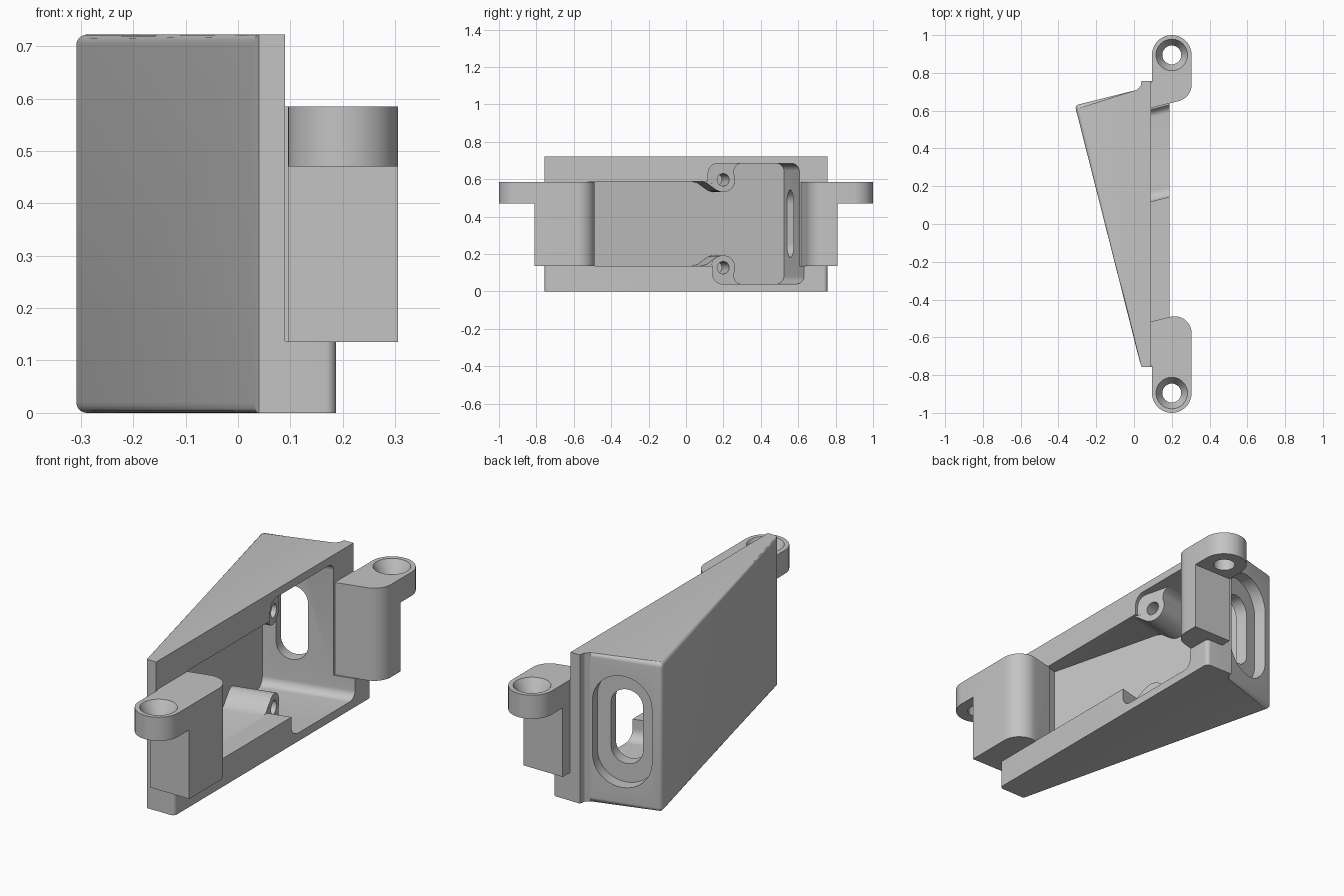
import bpy, bmesh, math
from mathutils import Vector, Matrix

if "Cube" in bpy.data.objects:
    bpy.data.objects.remove(bpy.data.objects["Cube"], do_unlink=True)

GREY = (0.55, 0.55, 0.55, 1)
grey = bpy.data.materials.new("plain grey")
grey.use_nodes = True
grey.diffuse_color = GREY
grey.node_tree.nodes["Principled BSDF"].inputs["Base Color"].default_value = GREY

# Tilted frame: u points out of the pocket, v runs along the sloping plate
TILT = math.radians(14.2)
C, S = math.cos(TILT), math.sin(TILT)
U, V, Z = Vector((C, S, 0)), Vector((-S, C, 0)), Vector((0, 0, 1))
H, MID = 0.722, 0.362


def frame(x, y, z):
    return Matrix((x, y, z)).transposed().to_4x4()


FLAT = Matrix.Identity(4)
POCKET = frame(V, Z, U)
ENDWALL = frame(Z, U, V)


def rounded(corners, steps=10):
    """Outline from (x, y, radius) corners."""
    out = []
    for i, (x, y, r) in enumerate(corners):
        p = Vector((x, y))
        if not r:
            out.append(p)
            continue
        d1 = (Vector(corners[i - 1][:2]) - p).normalized()
        d2 = (Vector(corners[(i + 1) % len(corners)][:2]) - p).normalized()
        half = d1.angle(d2) / 2
        c = p + (d1 + d2).normalized() * r / math.sin(half)
        a, b = ((p + d * r / math.tan(half) - c).normalized() for d in (d1, d2))
        out += [c + a.slerp(b, k / steps).normalized() * r for k in range(steps + 1)]
    return out


def rect(x0, x1, y0, y1, r=0):
    return rounded([(x0, y0, r), (x1, y0, r), (x1, y1, r), (x0, y1, r)])


def circle(x, y, r, n=40):
    return [Vector((x + r * math.cos(a), y + r * math.sin(a)))
            for a in (math.tau * k / n for k in range(n))]


def prism(name, outline, low, high, matrix=FLAT, bevel=None, width=0.02):
    bm = bmesh.new()
    face = bm.faces.new([bm.verts.new((p.x, p.y, low)) for p in outline])
    ext = bmesh.ops.extrude_face_region(bm, geom=[face])
    bmesh.ops.translate(bm, vec=(0, 0, high - low),
                        verts=[g for g in ext["geom"] if isinstance(g, bmesh.types.BMVert)])
    if bevel:
        edges = [e for e in bm.edges if bevel(*e.verts)]
        bmesh.ops.bevel(bm, geom=edges, offset=width, segments=5, profile=0.5, affect="EDGES")
    bmesh.ops.recalc_face_normals(bm, faces=bm.faces)
    bm.transform(matrix)
    return finish(name, bm)


def cone(name, x, y, z0, z1, r0, r1):
    bm = bmesh.new()
    bmesh.ops.create_cone(bm, cap_ends=True, segments=40, radius1=r0, radius2=r1, depth=z1 - z0,
                          matrix=Matrix.Translation((x, y, (z0 + z1) / 2)))
    return finish(name, bm)


def finish(name, bm):
    mesh = bpy.data.meshes.new(name)
    bm.to_mesh(mesh)
    bm.free()
    mesh.materials.append(grey)
    obj = bpy.data.objects.new(name, mesh)
    bpy.context.collection.objects.link(obj)
    return obj


def combine(target, tool, operation):
    mod = target.modifiers.new("combine", "BOOLEAN")
    mod.operation, mod.solver, mod.object = operation, "EXACT", tool
    bpy.context.view_layer.objects.active = target
    bpy.ops.object.modifier_apply(modifier=mod.name)
    bpy.data.objects.remove(tool, do_unlink=True)


def add(target, tool):
    combine(target, tool, "UNION")


def cut(target, tool):
    combine(target, tool, "DIFFERENCE")


# Wedge housing with softened edges around the sloping plate
wedge = rounded([(0.03, -0.727, 0), (0.04, -0.757, 0), (0.09, -0.757, 0), (0.09, 0.757, 0),
                 (0.04, 0.757, 0), (0.035, 0.73, 0), (0.015, 0.71, 0), (-0.313, 0.628, 0)])


def soft_edge(a, b):
    return max(a.co.x, b.co.x) < 0.032 and min(a.co.x, b.co.x) < -0.3


housing = prism("wedge_housing", wedge, 0, H, bevel=soft_edge)

# Lower lip
add(housing, prism("lower_lip", rounded([(0.06, -0.756, 0), (0.187, -0.756, 0.02),
                                         (0.187, 0.756, 0.02), (0.06, 0.756, 0)]), 0.0, 0.137))

# Pocket: narrow bay, wide bay, and the shallower shelf above the screw bosses
cut(housing, prism("narrow_bay", rect(-0.53, 0.4, 0.137, 2 * MID - 0.137), -0.1, 0.6, POCKET))
cut(housing, prism("wide_bay", rect(0.24, 0.565, 0.04, 2 * MID - 0.04, 0.04), -0.1, 0.6, POCKET))
cut(housing, prism("boss_shelf", rect(0.093, 0.565, 0.04, 2 * MID - 0.04, 0.05), 0.1, 0.6, POCKET))

# Screw bosses with flared sides
for side in (-1, 1):
    z = MID + side * 0.235
    add(housing, prism("screw_boss", circle(0.18, z, 0.066), -0.12, 0.1, POCKET))
    flare = [(0.06, 0.245), (0.06, 0.225), (0.09, 0.217), (0.12, 0.195), (0.15, 0.175), (0.18, 0.17), (0.18, 0.245)]
    add(housing, prism("boss_flare", [Vector((v, MID + side * d)) for v, d in flare],
                       -0.12, 0.0995, POCKET))
    cut(housing, prism("screw_hole", circle(0.18, z, 0.033), -0.06, 0.3, POCKET))

# Slot in the end wall with its outer recess
cut(housing, prism("cable_slot", rect(MID - 0.18, MID + 0.18, -0.035, 0.115, 0.0745),
                   0.5, 0.8, ENDWALL))
cut(housing, prism("slot_recess", rect(MID - 0.27, MID + 0.27, -0.1, 0.18, 0.139),
                   0.625, 0.85, ENDWALL))

# Mounting feet with drilled ears
for end, edge in ((-1, -0.517), (1, 0.614)):
    def slant(x):
        return edge + 0.25 * (x - 0.09)
    outline = rounded([(0.08, slant(0.08), 0), (0.305, slant(0.305), 0.09),
                       (0.305, end, 0.1049), (0.095, end, 0.1049),
                       (0.095, end * 0.753, 0), (0.08, end * 0.75, 0)])
    foot = prism("mounting_foot", outline, 0.135, 0.585)
    y0, y1 = sorted((end * 0.81, end * 1.2))
    cut(foot, prism("ear_undercut", rect(0, 0.5, y0, y1), 0, 0.47))
    cut(foot, cone("ear_hole", 0.2, end * 0.895, 0.3, 0.7, 0.05, 0.05))
    cut(foot, cone("countersink", 0.2, end * 0.895, 0.525, 0.595, 0.05, 0.089))
    add(housing, foot)

# Smooth curved faces, keep hard edges
bpy.ops.object.select_all(action="DESELECT")
housing.select_set(True)
bpy.context.view_layer.objects.active = housing
bpy.ops.object.shade_smooth_by_angle(angle=math.radians(25))
